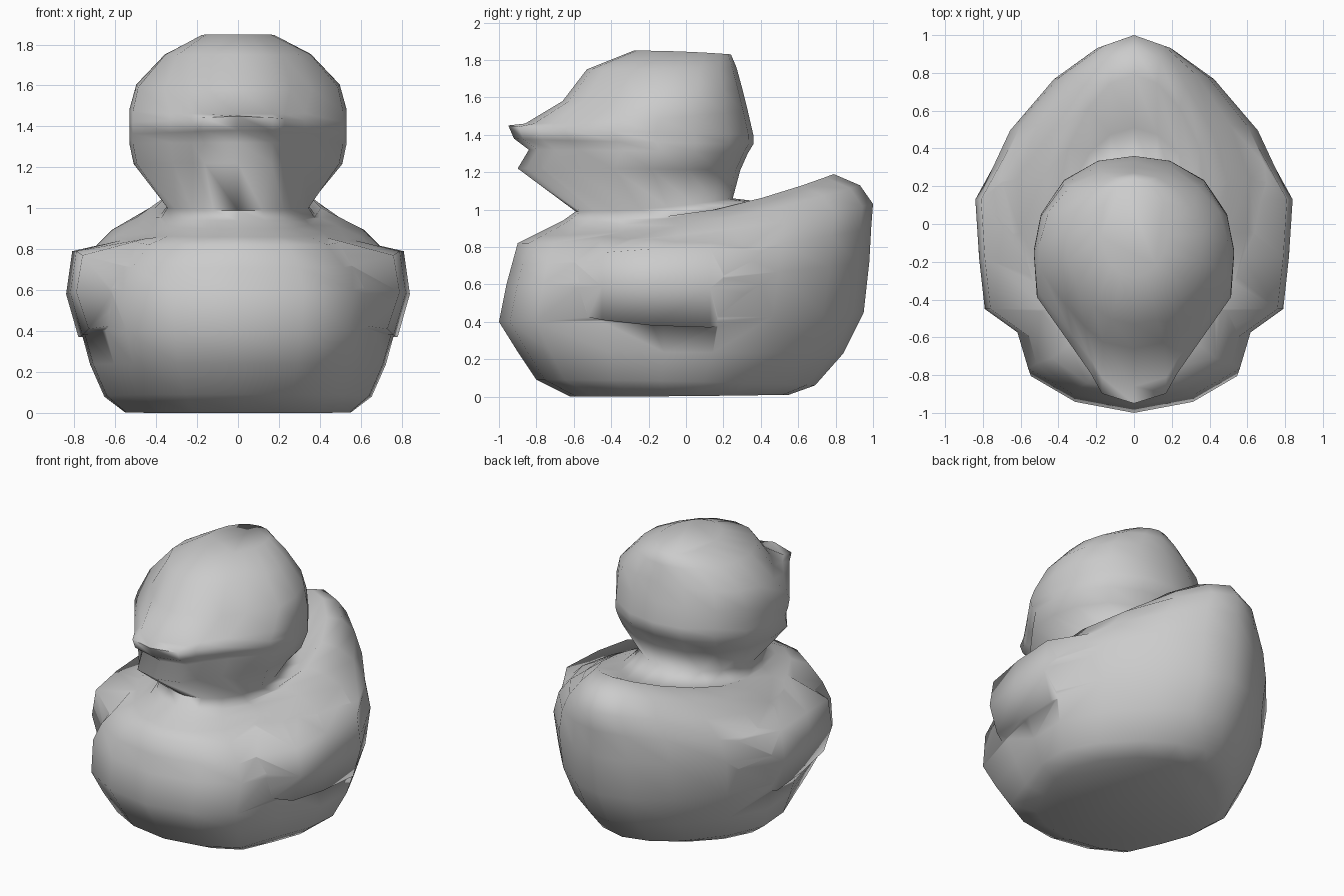
import bpy, bmesh, math

if "Cube" in bpy.data.objects:
    bpy.data.objects.remove(bpy.data.objects["Cube"])

# Half outlines seen from above: (width fraction, fraction from back to front)
BODY = [(0, 0), (.26, .03), (.53, .11), (.82, .25), (.99, .4),
        (.97, .55), (.83, .72), (.7, .9), (.4, .97), (0, 1)]
HEAD = [(0, 0), (.36, .02), (.7, .1), (.93, .24), (1, .4),
        (.97, .57), (.62, .77), (.43, .88), (.32, .96), (0, 1)]
N = len(BODY)
OVAL = [(math.sin(math.pi * i / (N - 1)), (1 - math.cos(math.pi * i / (N - 1))) / 2)
        for i in range(N)]


def ring(outline, yf, zf, yb, zb, w, k, p=2):
    """Closed tilted ring; k blends from a plain oval (0) to the outline (1), p bends it."""
    half = []
    for (ax, at), (bx, bt) in zip(outline, OVAL):
        x = w * (ax * k + bx * (1 - k))
        t = at * k + bt * (1 - k)
        half.append((x, yb + (yf - yb) * t, zf + (zb - zf) * (1 - t) ** p))
    return half + [(-x, y, z) for x, y, z in half[-2:0:-1]]


def loft(name, rings, side=1):
    """Skin closed rings in order and cap both ends."""
    bm = bmesh.new()
    loops = [[bm.verts.new((x * side, y, z)) for x, y, z in r] for r in rings]
    n = len(loops[0])
    for a, b in zip(loops, loops[1:]):
        for i in range(n):
            j = (i + 1) % n
            bm.faces.new((a[i], a[j], b[j], b[i]))
    bm.faces.new(loops[0])
    bm.faces.new(loops[-1])
    bmesh.ops.recalc_face_normals(bm, faces=bm.faces[:])
    me = bpy.data.meshes.new(name)
    bm.to_mesh(me)
    bm.free()
    ob = bpy.data.objects.new(name, me)
    bpy.context.collection.objects.link(ob)
    return ob


# Body with raised tail: front y, z, back y, z, half width, outline blend
body_rings = [ring(BODY, *r) for r in [
    (-.62, 0, .55, .01, .56, .7),
    (-.80, .09, .69, .06, .66, .9),
    (-.90, .24, .84, .23, .73, 1),
    (-1.0, .40, .95, .45, .78, 1),
    (-.96, .60, .98, .72, .80, 1),
    (-.93, .71, .99, .90, .74, 1),
    (-.90, .82, 1.0, 1.03, .62, 1),
    (-.82, .86, .93, 1.13, .50, .8),
    (-.74, .90, .79, 1.19, .41, .5),
    (-.66, .94, .51, 1.03, .38, .2),
    (-.59, .99, .25, 1.06, .35, 0)]]

# Head with the bill drawn out of its front; the bill sides droop from the tip
head_rings = [ring(HEAD, *r) for r in [
    (-.90, 1.22, .29, 1.21, .51, 1),
    (-.84, 1.32, .33, 1.30, .53, 1),
    (-.92, 1.38, .36, 1.35, .53, 1, .7),
    (-.95, 1.45, .36, 1.40, .53, 1, .6),
    (-.86, 1.46, .33, 1.53, .53, 1),
    (-.66, 1.58, .30, 1.65, .50, .6),
    (-.53, 1.75, .27, 1.76, .36, .2),
    (-.28, 1.85, .24, 1.83, .18, 0)]]
duck = loft("duck_body_and_head", body_rings + head_rings)

# Wings: sections along y with outer x, lower z, upper z; both ends sink into the body
wing_rings = [[(.42, y, zl), (xo - .06, y, zl), (xo, y, (zl + zt) / 2),
               (xo - .03, y, zt), (.42, y, zt + .09)]
              for y, xo, zl, zt in [(-.60, .58, .44, .72), (-.45, .79, .41, .77),
                                    (-.18, .82, .38, .79), (.13, .84, .37, .79),
                                    (.44, .67, .42, .78), (.60, .48, .50, .76)]]
bpy.context.view_layer.objects.active = duck
for label, side in (("right_wing", 1), ("left_wing", -1)):
    wing = loft(label, wing_rings, side)
    mod = duck.modifiers.new(label, 'BOOLEAN')
    mod.operation = 'UNION'
    mod.solver = 'EXACT'
    mod.object = wing
    bpy.ops.object.modifier_apply(modifier=mod.name)
    bpy.data.objects.remove(wing)

bpy.ops.object.select_all(action='DESELECT')
duck.select_set(True)
bpy.ops.object.shade_smooth_by_angle(angle=math.radians(100))
